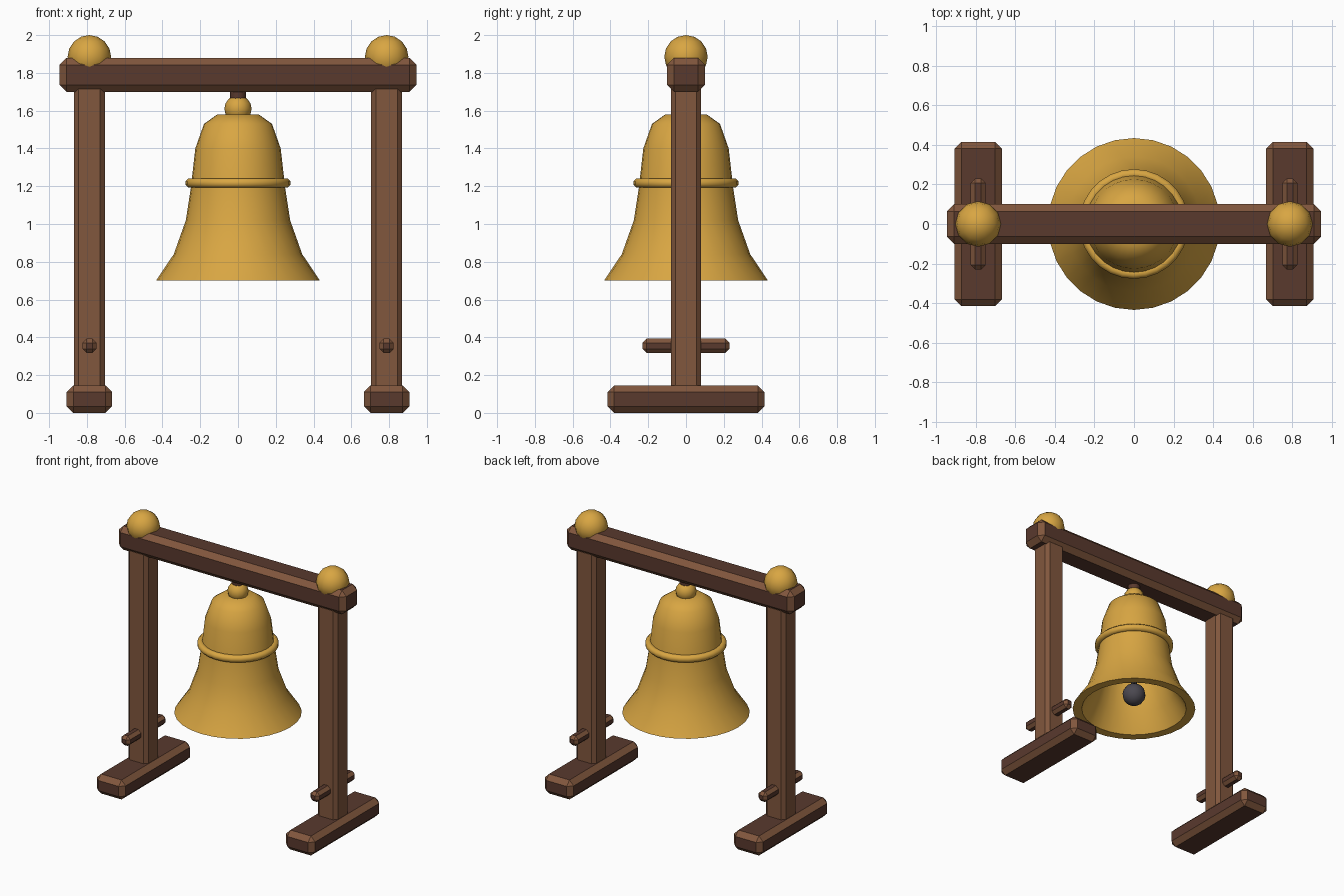
import bpy, bmesh, math

if "Cube" in bpy.data.objects:
    bpy.data.objects.remove(bpy.data.objects["Cube"])


def material(name, color):
    m = bpy.data.materials.new(name)
    m.diffuse_color = (*color, 1)
    m.use_nodes = True
    m.node_tree.nodes["Principled BSDF"].inputs["Base Color"].default_value = m.diffuse_color
    return m


GOLD = material("gold", (0.69, 0.38, 0.055))
WOOD_DARK = material("dark_wood", (0.10, 0.041, 0.027))
WOOD_LIGHT = material("light_wood", (0.22, 0.095, 0.047))
IRON = material("iron", (0.07, 0.065, 0.08))


def add_object(name, bm, *mats):
    bmesh.ops.recalc_face_normals(bm, faces=bm.faces)
    me = bpy.data.meshes.new(name)
    bm.to_mesh(me)
    bm.free()
    ob = bpy.data.objects.new(name, me)
    bpy.context.collection.objects.link(ob)
    for m in mats:
        me.materials.append(m)
    return ob


def timber(name, center, size, bevel, face_mat):
    """Chamfered wooden block with lighter worn edges."""
    bm = bmesh.new()
    bmesh.ops.create_cube(bm, size=1)
    bmesh.ops.scale(bm, vec=size, verts=bm.verts)
    ob = add_object(name, bm, face_mat, WOOD_LIGHT)
    ob.location = center
    mod = ob.modifiers.new("chamfer", 'BEVEL')
    mod.width = bevel
    mod.segments = 1
    mod.material = 1
    return ob


def lathe(name, profile, mat, steps=24, closed=False, angle=40):
    """Spin an (r, z) profile around z."""
    bm = bmesh.new()
    vs = [bm.verts.new((r, 0, z)) for r, z in profile]
    pairs = list(zip(vs, vs[1:])) + ([(vs[-1], vs[0])] if closed else [])
    edges = [bm.edges.new(p) for p in pairs]
    bmesh.ops.spin(bm, geom=vs + edges, cent=(0, 0, 0), axis=(0, 0, 1),
                   angle=math.tau, steps=steps, use_duplicate=False)
    bmesh.ops.remove_doubles(bm, verts=bm.verts, dist=1e-4)
    ob = add_object(name, bm, mat)
    smooth(ob, angle)
    return ob


def ball(name, center, radius, mat, seg=12, rings=8):
    bm = bmesh.new()
    bmesh.ops.create_uvsphere(bm, u_segments=seg, v_segments=rings, radius=radius)
    ob = add_object(name, bm, mat)
    ob.location = center
    smooth(ob, 50)
    return ob


def smooth(ob, angle):
    bpy.ops.object.select_all(action='DESELECT')
    ob.select_set(True)
    bpy.context.view_layer.objects.active = ob
    bpy.ops.object.shade_smooth_by_angle(angle=math.radians(angle))


# Frame: feet, posts, pegs and finials on both sides, plus the beam
for side, s in (("left", -1), ("right", 1)):
    x = 0.787 * s
    timber(side + "_foot", (x, 0, 0.073), (0.24, 0.83, 0.146), 0.035, WOOD_DARK)
    timber(side + "_post", (x, 0, 0.92), (0.165, 0.16, 1.64), 0.025, WOOD_LIGHT)
    timber(side + "_peg", (x, 0, 0.355), (0.075, 0.46, 0.075), 0.022, WOOD_DARK)
    ball(side + "_finial", (x, 0, 1.885), 0.115, GOLD)
timber("top_beam", (0, 0, 1.79), (1.89, 0.2, 0.18), 0.037, WOOD_DARK)

# Bell shell: outside from crown to lip, then back up the inside
lathe("bell", [(0, 1.58), (0.11, 1.58), (0.18, 1.53), (0.226, 1.40), (0.25, 1.19),
               (0.276, 1.02), (0.34, 0.84), (0.434, 0.70), (0.37, 0.70),
               (0.29, 0.84), (0.23, 1.02), (0.205, 1.19), (0.18, 1.40),
               (0.13, 1.50), (0, 1.53)], GOLD, steps=28)

# Raised band around the waist
lathe("bell_band", [(0.252 + 0.027 * math.cos(math.tau * (i + 0.5) / 8),
                     1.217 + 0.027 * math.sin(math.tau * (i + 0.5) / 8))
                    for i in range(8)], GOLD, steps=28, closed=True, angle=50)

# Crown knob and hanger
ball("crown_knob", (0, 0, 1.61), 0.072, GOLD)
lathe("hanger", [(0, 1.62), (0.043, 1.62), (0.043, 1.73), (0, 1.73)], WOOD_DARK, steps=10)

# Clapper
lathe("clapper_rod", [(0, 0.82), (0.02, 0.82), (0.02, 1.54), (0, 1.54)], IRON, steps=8)
ball("clapper", (0, 0, 0.815), 0.082, IRON)
